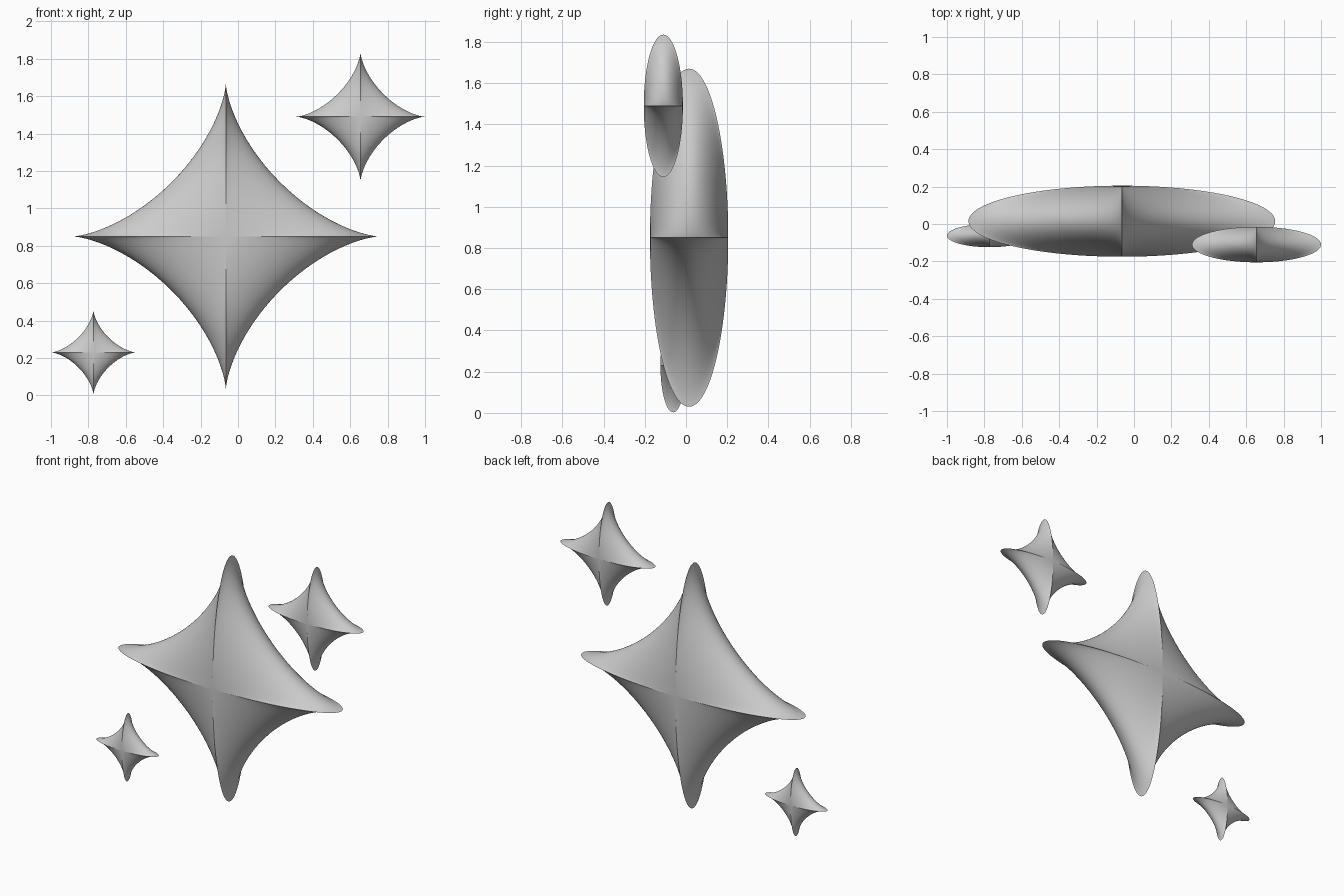
import bpy, bmesh
from math import hypot, radians

if "Cube" in bpy.data.objects:
    bpy.data.objects.remove(bpy.data.objects["Cube"])


def sparkle(name, centre, reach, depth):
    """Four-pointed star: astroid outline from the front, ellipse from the side and top."""
    bm = bmesh.new()
    bmesh.ops.create_uvsphere(bm, u_segments=128, v_segments=64, radius=1)
    for v in bm.verts:
        x, y, z = v.co
        r = hypot(x, y)
        c, s = (x / r, y / r) if r > 1e-6 else (0, 0)
        # cubing the direction pinches each ring into an astroid
        v.co = (reach * r * c ** 3, -depth * z, reach * r * s ** 3)
    bmesh.ops.recalc_face_normals(bm, faces=bm.faces)
    mesh = bpy.data.meshes.new(name)
    bm.to_mesh(mesh)
    bm.free()
    obj = bpy.data.objects.new(name, mesh)
    obj.location = centre
    bpy.context.collection.objects.link(obj)
    bpy.ops.object.select_all(action='DESELECT')
    obj.select_set(True)
    bpy.context.view_layer.objects.active = obj
    bpy.ops.object.shade_smooth_by_angle(angle=radians(30))
    return obj


# one large star with a smaller one at upper right and lower left
sparkle("large_star", (-0.065, 0.015, 0.85), 0.82, 0.19)
sparkle("upper_small_star", (0.655, -0.11, 1.49), 0.345, 0.095)
sparkle("lower_small_star", (-0.773, -0.062, 0.23), 0.227, 0.062)
